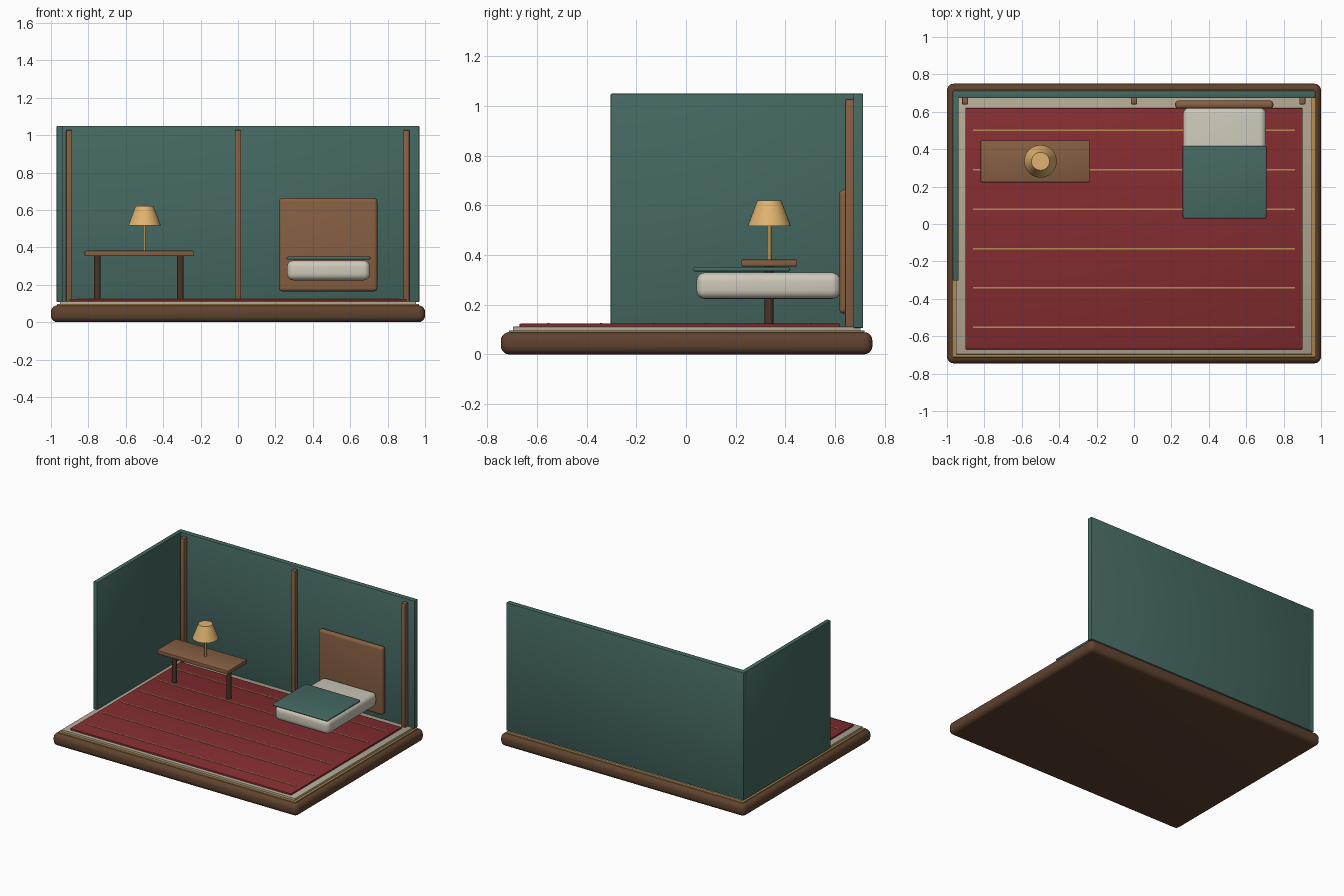
import bpy

if "Cube" in bpy.data.objects:
    bpy.data.objects.remove(bpy.data.objects["Cube"])


def material(name, rgb):
    m = bpy.data.materials.new(name)
    m.diffuse_color = (*rgb, 1)
    m.use_nodes = True
    m.node_tree.nodes["Principled BSDF"].inputs["Base Color"].default_value = m.diffuse_color
    return m


WOOD = material("dark_wood", (0.115, 0.055, 0.028))
OAK = material("oak", (0.24, 0.115, 0.055))
LEG = material("leg_wood", (0.07, 0.035, 0.02))
BRASS = material("brass", (0.46, 0.28, 0.085))
CREAM = material("cream", (0.45, 0.39, 0.29))
RED = material("red_carpet", (0.23, 0.026, 0.03))
TEAL = material("teal", (0.06, 0.14, 0.122))
LINEN = material("linen", (0.62, 0.58, 0.49))
SHADE = material("lamp_shade", (0.75, 0.45, 0.16))


def finish(ob, name, mat, angle=0.6):
    ob.name = name
    ob.data.materials.append(mat)
    bpy.ops.object.shade_smooth_by_angle(angle=angle)
    return ob


def box(name, x, y, z, mat, bevel=0.0, segments=2):
    """Box from (min, max) ranges, with optional rounded edges."""
    bpy.ops.mesh.primitive_cube_add(
        size=1, location=[(a + b) / 2 for a, b in (x, y, z)])
    ob = bpy.context.object
    ob.scale = [b - a for a, b in (x, y, z)]
    bpy.ops.object.transform_apply(location=False, rotation=False, scale=True)
    if bevel:
        mod = ob.modifiers.new("rounding", 'BEVEL')
        mod.width, mod.segments = bevel, segments
        bpy.ops.object.modifier_apply(modifier=mod.name)
    return finish(ob, name, mat)


def cone(name, x, y, z, r1, r2, mat, sides=32):
    bpy.ops.mesh.primitive_cone_add(
        vertices=sides, radius1=r1, radius2=r2, depth=z[1] - z[0],
        location=(x, y, (z[0] + z[1]) / 2))
    return finish(bpy.context.object, name, mat)


# Plinth, brass trim and floor
box("plinth", (-1, 1), (-0.745, 0.75), (0, 0.09), WOOD, 0.035, 5)
box("brass_trim", (-0.968, 0.968), (-0.713, 0.718), (0.085, 0.097), BRASS, 0.003)
box("floor", (-0.953, 0.953), (-0.697, 0.703), (0.09, 0.112), CREAM, 0.003)

# Carpet with thin stripes
box("carpet", (-0.902, 0.902), (-0.67, 0.62), (0.108, 0.124), RED, 0.004)
for i in range(6):
    y = -0.553 + 0.211 * i
    box(f"carpet_stripe_{i + 1}", (-0.86, 0.86), (y - 0.004, y + 0.004),
        (0.118, 0.1265), BRASS)

# Walls and upright battens
box("back_wall", (-0.97, 0.97), (0.673, 0.713), (0.107, 1.05), TEAL, 0.005)
box("left_wall", (-0.97, -0.937), (-0.303, 0.713), (0.107, 1.05), TEAL, 0.005)
for i, x in enumerate((-0.903, 0, 0.9)):
    box(f"wall_batten_{i + 1}", (x - 0.016, x + 0.016), (0.64, 0.676),
        (0.112, 1.027), OAK, 0.004)

# Side table
box("table_top", (-0.82, -0.238), (0.223, 0.447), (0.354, 0.382), OAK, 0.004)
for side, x in (("left", -0.752), ("right", -0.308)):
    cone(f"table_leg_{side}", x, 0.334, (0.118, 0.36), 0.0175, 0.0175, LEG, 20)

# Table lamp
cone("lamp_stem", -0.5, 0.335, (0.38, 0.53), 0.009, 0.009, BRASS, 16)
cone("lamp_shade", -0.5, 0.335, (0.517, 0.62), 0.087, 0.048, SHADE)

# Bed
box("headboard", (0.22, 0.745), (0.617, 0.66), (0.165, 0.663), OAK, 0.017, 4)
box("mattress", (0.262, 0.706), (0.042, 0.622), (0.224, 0.33), LINEN, 0.035, 5)
box("blanket", (0.26, 0.708), (0.03, 0.418), (0.334, 0.351), TEAL, 0.007, 3)
